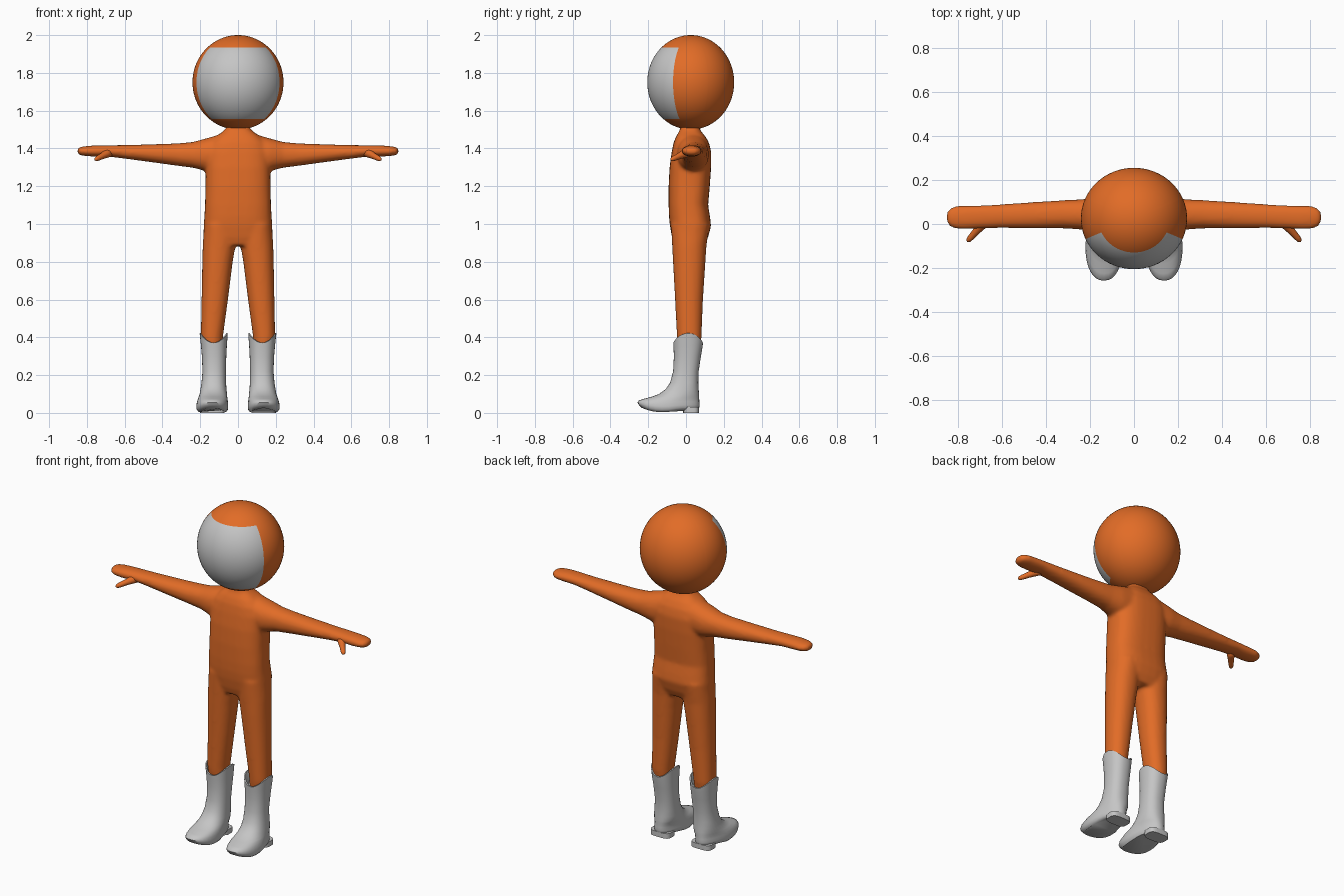
import bpy, bmesh, math
from mathutils import Vector


def material(name, rgb):
    m = bpy.data.materials.new(name)
    m.diffuse_color = (*rgb, 1)
    return m


ORANGE = material("suit orange", (0.76, 0.15, 0.02))
GREY = material("light grey", (0.56, 0.56, 0.56))


def ring(c, u, v, n=32, p=2.0):
    """Superellipse of points round c with half-axes u and v."""
    c, u, v = Vector(c), Vector(u), Vector(v)
    pts = []
    for i in range(n):
        a = 2 * math.pi * i / n
        co, si = math.cos(a), math.sin(a)
        pts.append(c + u * math.copysign(abs(co) ** (2 / p), co)
                   + v * math.copysign(abs(si) ** (2 / p), si))
    return pts


def loft(bm, rings):
    """Skin a list of point rings and cap both ends."""
    vs = [[bm.verts.new(p) for p in r] for r in rings]
    n = len(vs[0])
    for a, b in zip(vs, vs[1:]):
        for i in range(n):
            j = (i + 1) % n
            bm.faces.new((a[i], a[j], b[j], b[i]))
    bm.faces.new(vs[0][::-1])
    bm.faces.new(vs[-1])


def finish(name, bm, mats, sharp=None):
    bmesh.ops.recalc_face_normals(bm, faces=bm.faces[:])
    me = bpy.data.meshes.new(name)
    for f in bm.faces:
        f.smooth = True
    bm.to_mesh(me)
    bm.free()
    for m in mats:
        me.materials.append(m)
    if sharp:
        me.set_sharp_from_angle(angle=math.radians(sharp))
    ob = bpy.data.objects.new(name, me)
    bpy.context.collection.objects.link(ob)
    return ob


def level(z, x0, x1, y0, y1, p=2.0):
    """Horizontal ring filling the given x and y limits."""
    return ring(((x0 + x1) / 2, (y0 + y1) / 2, z),
                ((x1 - x0) / 2, 0, 0), (0, (y1 - y0) / 2, 0), p=p)


# Suit: torso, legs and arms fused into one smooth skin
bm = bmesh.new()
torso = [  # z, half width, front y, back y
    (0.885, 0.165, -0.06, 0.095), (0.93, 0.182, -0.074, 0.117),
    (0.99, 0.182, -0.085, 0.133), (1.04, 0.178, -0.09, 0.127),
    (1.10, 0.175, -0.092, 0.117), (1.20, 0.172, -0.092, 0.126),
    (1.30, 0.172, -0.087, 0.133), (1.38, 0.17, -0.076, 0.134),
    (1.43, 0.15, -0.066, 0.122), (1.465, 0.115, -0.052, 0.102),
    (1.49, 0.08, -0.036, 0.08), (1.51, 0.06, -0.03, 0.07), (1.56, 0.055, -0.03, 0.07)]
loft(bm, [level(z, -w, w, a, b, 2.7) for z, w, a, b in torso])

legs = [  # z, inner x, outer x, front y, back y
    (0.32, 0.085, 0.185, -0.04, 0.07), (0.40, 0.08, 0.197, -0.048, 0.082),
    (0.60, 0.053, 0.193, -0.058, 0.09), (0.80, 0.028, 0.189, -0.069, 0.103),
    (0.88, 0.014, 0.187, -0.073, 0.108), (1.0, 0.008, 0.18, -0.08, 0.125)]
arms = [  # x, bottom z, top z, front y, back y
    (0.0, 1.27, 1.48, -0.05, 0.12), (0.10, 1.27, 1.473, -0.05, 0.12),
    (0.17, 1.28, 1.453, -0.045, 0.12), (0.24, 1.298, 1.434, -0.025, 0.112),
    (0.32, 1.308, 1.427, -0.02, 0.108), (0.45, 1.326, 1.422, -0.02, 0.10),
    (0.60, 1.346, 1.418, -0.018, 0.09), (0.69, 1.357, 1.417, -0.02, 0.085),
    (0.76, 1.357, 1.416, -0.024, 0.083), (0.81, 1.36, 1.412, -0.022, 0.082),
    (0.838, 1.364, 1.408, -0.01, 0.07), (0.85, 1.375, 1.398, 0.01, 0.052)]
for s in (-1, 1):
    loft(bm, [level(z, s * a, s * b, f, k, 2.2) for z, a, b, f, k in legs])
    loft(bm, [ring((s * x, (f + k) / 2, (b + t) / 2),
                   (0, (k - f) / 2, 0), (0, 0, (t - b) / 2), p=2.2)
              for x, b, t, f, k in arms])
suit = finish("suit", bm, [ORANGE])
rm = suit.modifiers.new("fuse", "REMESH")
rm.mode = "VOXEL"
rm.voxel_size = 0.009
rm.use_smooth_shade = True
sm = suit.modifiers.new("soften", "SMOOTH")
sm.factor = 0.5
sm.iterations = 10

# Thumbs
for s, side in ((-1, "right"), (1, "left")):
    bm = bmesh.new()
    a, b = Vector((s * 0.675, 0.015, 1.382)), Vector((s * 0.757, -0.08, 1.34))
    d = (b - a).normalized()
    u = d.cross(Vector((0, 0, 1))).normalized()
    v = d.cross(u)
    prof = [(0, 0.026), (0.3, 0.021), (0.55, 0.016), (0.8, 0.014),
            (0.93, 0.011), (0.985, 0.006), (1, 0.002)]
    loft(bm, [ring(a.lerp(b, t), u * r, v * r, 16) for t, r in prof])
    finish(side + "_thumb", bm, [ORANGE])

# Helmet, with the visor cut in as a band between two azimuth planes
bm = bmesh.new()
bmesh.ops.create_uvsphere(bm, u_segments=64, v_segments=40, radius=1)
VZ0, VZ1, AZ = -0.78, 0.74, math.radians(24)
cuts = [((0, 0, VZ0), (0, 0, 1)), ((0, 0, VZ1), (0, 0, 1)),
        ((0, 0, 0), (math.sin(AZ), math.cos(AZ), 0)),
        ((0, 0, 0), (-math.sin(AZ), math.cos(AZ), 0))]
for co, no in cuts:
    bmesh.ops.bisect_plane(bm, geom=bm.verts[:] + bm.edges[:] + bm.faces[:],
                           plane_co=co, plane_no=no, dist=1e-4)
for f in bm.faces:
    c = f.calc_center_median()
    f.material_index = int(VZ0 < c.z < VZ1 and c.y < -math.tan(AZ) * abs(c.x))
for v in bm.verts:
    v.co = (v.co.x * 0.241, v.co.y * 0.23 + 0.025, v.co.z * 0.25 + 1.75)
finish("helmet", bm, [ORANGE, GREY])

# Boots: stacked rings, with a lifted toe, scalloped top and heel block
boot = [  # z, inner x, outer x, front y, back y, heel narrowing
    (0.004, 0.062, 0.208, -0.235, 0.06, 0.22), (0.018, 0.052, 0.22, -0.25, 0.07, 0.22),
    (0.035, 0.052, 0.221, -0.257, 0.072, 0.22), (0.055, 0.053, 0.218, -0.25, 0.071, 0.2),
    (0.072, 0.055, 0.213, -0.225, 0.07, 0.16), (0.086, 0.057, 0.208, -0.18, 0.07, 0.1),
    (0.10, 0.058, 0.203, -0.143, 0.069, 0.05), (0.125, 0.061, 0.199, -0.108, 0.067, 0),
    (0.16, 0.063, 0.193, -0.084, 0.065, 0), (0.22, 0.064, 0.188, -0.068, 0.067, 0),
    (0.30, 0.062, 0.191, -0.064, 0.079, 0), (0.35, 0.059, 0.196, -0.066, 0.087, 0),
    (0.395, 0.054, 0.203, -0.067, 0.09, 0), (0.396, 0.061, 0.197, -0.06, 0.083, 0),
    (0.36, 0.075, 0.19, -0.045, 0.07, 0)]
for s, side in ((-1, "right"), (1, "left")):
    bm = bmesh.new()
    rings = []
    for z, a, b, f, k, narrow in boot:
        r = level(z, s * a, s * b, f, k, 2.3)
        cx, cy = s * (a + b) / 2, (f + k) / 2
        for p in r:
            t = (p.y - cy) / ((k - f) / 2)
            p.x = cx + (p.x - cx) * (1 - narrow * max(0, t))
            low = max(0, 1 - z / 0.08)
            p.z += low * (0.035 * max(0, (-0.13 - p.y) / 0.125) ** 2
                          + 0.012 * min(1, max(0, (p.y + 0.1) / 0.07)))
            if z > 0.34:   # scallop: high at the sides, low front and back
                side_t = abs(p.x - cx) / ((b - a) / 2)
                p.z += (z - 0.34) / 0.055 * (0.05 * side_t ** 2 - 0.024)
        rings.append(r)
    loft(bm, rings)
    loft(bm, [level(z, s * 0.072, s * 0.2, -0.015, 0.07, 3.5) for z in (0, 0.03)])
    finish(side + "_boot", bm, [GREY], 50)
